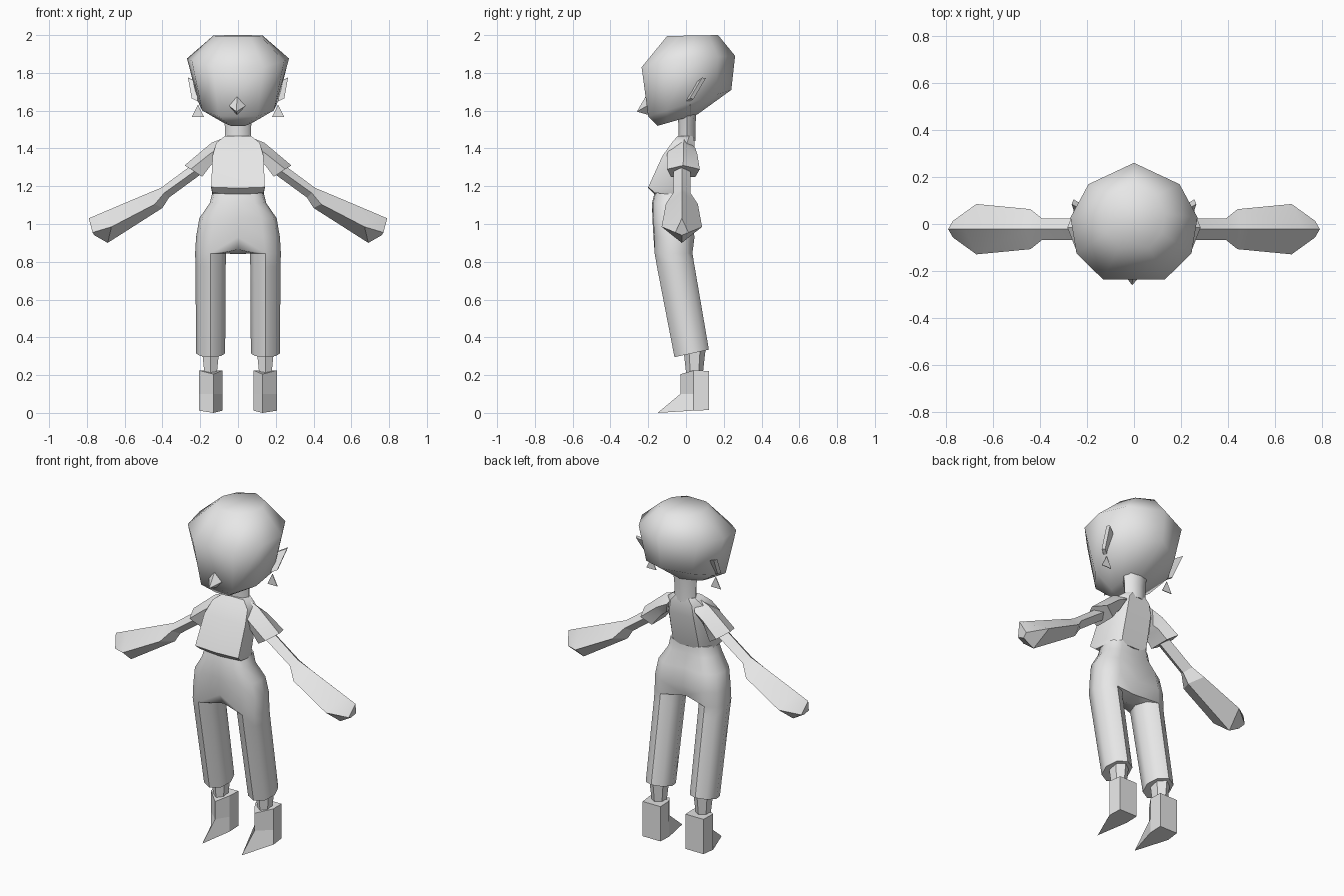
import bpy, bmesh, math
from mathutils import Vector

if "Cube" in bpy.data.objects:
    bpy.data.objects.remove(bpy.data.objects["Cube"])

grey = bpy.data.materials.new("plain grey")
grey.diffuse_color = (0.8, 0.8, 0.8, 1)
grey.use_nodes = True
grey.node_tree.nodes["Principled BSDF"].inputs["Base Color"].default_value = grey.diffuse_color


def finish(name, bm, angle=None):
    """Turn a bmesh into a named object, smooth where an angle is given."""
    bmesh.ops.remove_doubles(bm, verts=bm.verts, dist=0.0005)
    bmesh.ops.recalc_face_normals(bm, faces=bm.faces)
    me = bpy.data.meshes.new(name)
    bm.to_mesh(me)
    bm.free()
    me.materials.append(grey)
    ob = bpy.data.objects.new(name, me)
    bpy.context.collection.objects.link(ob)
    if angle:
        bpy.ops.object.select_all(action='DESELECT')
        ob.select_set(True)
        bpy.context.view_layer.objects.active = ob
        bpy.ops.object.shade_smooth_by_angle(angle=math.radians(angle))
    return ob


def loft(name, rings, angle=None, side=1):
    """Skin closed rings of points and cap both ends."""
    bm = bmesh.new()
    vs = [[bm.verts.new((side * x, y, z)) for x, y, z in r] for r in rings]
    n = len(vs[0])
    for a, b in zip(vs, vs[1:]):
        for i in range(n):
            j = (i + 1) % n
            bm.faces.new((a[i], a[j], b[j], b[i]))
    bm.faces.new(vs[0])
    bm.faces.new(vs[-1])
    return finish(name, bm, angle)


def oval(cx, cy, z, rx, ry, n=8, tilt=0):
    """Ring starting at the front; tilt raises the back."""
    out = []
    for i in range(n):
        a = 2 * math.pi * i / n
        y = -ry * math.cos(a)
        out.append((cx + rx * math.sin(a), cy + y, z + tilt * y))
    return out


def both(name, make):
    for side, label in ((1, "left"), (-1, "right")):
        make(label + "_" + name, side)


# Head: nine-sided rings, tilted so the chin sits low at the front
plan = [(0, .26), (.19, .17), (.265, .03), (.24, -.12), (.13, -.23)]
plan += [(-x, y) for x, y in plan[:0:-1]]


def head_ring(w, yf, yb, zf, zb, bend=1.0):
    out = []
    for x, y in plan:
        t = (y + .23) / .49
        out.append((x / .265 * w, yf + t * (yb - yf), zf + t ** bend * (zb - zf)))
    return out


loft("head", [head_ring(.13, -.10, .17, 1.995, 2.0),
              head_ring(.27, -.235, .26, 1.83, 1.89, .4),
              head_ring(.21, -.20, .24, 1.57, 1.71),
              head_ring(.08, -.15, .06, 1.52, 1.58)], 60)

# Nose: diamond base with a low pointed tip
bm = bmesh.new()
base = [bm.verts.new(p) for p in ((-.06, -.19, 1.635), (-.005, -.19, 1.575),
                                  (.055, -.19, 1.635), (-.005, -.205, 1.69))]
tip = bm.verts.new((-.008, -.26, 1.585 + .01))
for i in range(4):
    bm.faces.new((base[i], base[(i + 1) % 4], tip))
bm.faces.new(base)
finish("nose", bm)

# Ears and flat triangular earrings
ear = [(.215, .0, 1.65), (.245, .02, 1.665), (.265, .085, 1.775), (.215, .055, 1.75)]
both("ear", lambda n, s: loft(n, [ear, [(x - .008, y + .02, z - .003) for x, y, z in ear]], side=s))
drop = [(.18, .02, 1.567), (.245, .02, 1.567), (.212, .02, 1.632)]
both("earring", lambda n, s: loft(n, [drop, [(x, y + .004, z) for x, y, z in drop]], side=s))

# Neck
loft("neck", [oval(0, .005, 1.44, .07, .045),
              oval(0, .005, 1.52, .07, .045),
              oval(0, .005, 1.60, .08, .05)], 50)


# Shirt body: flat front, rounded back, flared hem
def torso(z, w, f, b, lift=0):
    m = (f + b) / 2 + .02
    return [(-w, f, z + lift), (0, f, z), (w, f, z + lift), (w, m, z),
            (.6 * w, b, z), (-.6 * w, b, z), (-w, m, z)]


loft("shirt", [torso(1.465, .07, -.045, .04), torso(1.43, .115, -.075, .045),
               torso(1.36, .135, -.125, .045), torso(1.19, .142, -.20, .005, .005),
               torso(1.155, .135, -.165, -.005, .01)], 40)

# Sleeves: wide five-sided caps over the shoulders
sleeve = [
    [(.06, -.01, 1.462), (.09, -.085, 1.41), (.12, -.08, 1.33), (.12, .015, 1.33), (.09, .05, 1.40)],
    [(.14, -.012, 1.43), (.15, -.10, 1.37), (.145, -.08, 1.31), (.145, .03, 1.31), (.15, .06, 1.37)],
    [(.283, -.015, 1.31), (.25, -.10, 1.29), (.19, -.08, 1.25), (.19, .05, 1.25), (.25, .073, 1.29)]]
both("sleeve", lambda n, s: loft(n, sleeve, 30, s))


# Arms with mitten hands: diamond sections (top, front, bottom, back)
def diamond(top, mid, bottom, r):
    return [(top[0], -.022, top[1]), (mid[0], -.022 - r, mid[1]),
            (bottom[0], -.022, bottom[1]), (mid[0], -.022 + r, mid[1])]


arm = [diamond((.20, 1.345), (.18, 1.315), (.16, 1.29), .045),
       diamond((.41, 1.19), (.39, 1.165), (.365, 1.14), .045),
       diamond((.455, 1.172), (.44, 1.105), (.40, 1.085), .085),
       diamond((.72, 1.06), (.67, .985), (.69, .90), .107),
       diamond((.79, 1.03), (.77, .955), (.76, .94), .035)]
both("arm", lambda n, s: loft(n, arm, 20, s))

# Trousers: half pelvis joined to a leg tube, then mirrored
bm = bmesh.new()


def half(z, w, f, b):
    m = (f + b) / 2
    pts = [(0, f), (.6 * w, f + .005), (.92 * w, m + .6 * (f - m)), (w, m),
           (.92 * w, m + .6 * (b - m)), (.6 * w, b), (0, b - .015)]
    return [bm.verts.new((x, y, z)) for x, y in pts]


pelvis = [half(1.17, .135, -.165, .0), half(1.11, .15, -.18, .005),
          half(1.03, .205, -.178, .03), half(.93, .222, -.172, .045)]
for a, b in zip(pelvis, pelvis[1:]):
    for i in range(6):
        bm.faces.new((a[i], a[i + 1], b[i + 1], b[i]))
bm.faces.new(pelvis[0] + [bm.verts.new((0, -.08, 1.17))])
legs = [[bm.verts.new(p) for p in oval(.145, cy, z, rx, ry, 8, t)]
        for cy, z, rx, ry, t in ((-.066, .845, .082, .10, 0),
                                 (-.055, .78, .080, .099, .05),
                                 (.03, .315, .077, .091, .22))]
for a, b in zip(legs, legs[1:]):
    for i in range(8):
        j = (i + 1) % 8
        bm.faces.new((a[i], a[j], b[j], b[i]))
bm.faces.new(legs[-1])
crotch = [bm.verts.new(p) for p in ((0, -.135, .865), (0, -.066, .84), (0, .0, .86))]
low, top = pelvis[-1], legs[0]
for i in range(4):
    bm.faces.new((low[i + 1], low[i + 2], top[i + 1], top[i]))
bm.faces.new((low[0], low[1], top[0], crotch[0]))
bm.faces.new((low[5], low[6], crotch[2], top[4]))
bm.faces.new((crotch[0], top[0], top[7]))
bm.faces.new((crotch[0], top[7], top[6], crotch[1]))
bm.faces.new((crotch[1], top[6], top[5], crotch[2]))
bm.faces.new((crotch[2], top[5], top[4]))
copy = bmesh.ops.duplicate(bm, geom=bm.verts[:] + bm.edges[:] + bm.faces[:])["geom"]
for v in copy:
    if isinstance(v, bmesh.types.BMVert):
        v.co.x *= -1
finish("trousers", bm, 50)

# Ankles
both("ankle", lambda n, s: loft(n, [oval(.145, .045, .33, .052, .058, 6),
                                    oval(.145, .045, .19, .036, .042, 6)], side=s))

# Boots: ridged front running down to a pointed toe
boot = [[(.13, -.03, .205), (.207, .04, .225), (.20, .122, .222), (.083, .122, .222), (.083, .04, .225)],
        [(.13, -.03, .10), (.207, .04, .10), (.20, .122, .10), (.083, .122, .10), (.083, .04, .10)],
        [(.13, -.15, 0), (.207, .04, .012), (.20, .122, .015), (.083, .122, .015), (.083, .04, .012)]]
both("boot", lambda n, s: loft(n, boot, side=s))
